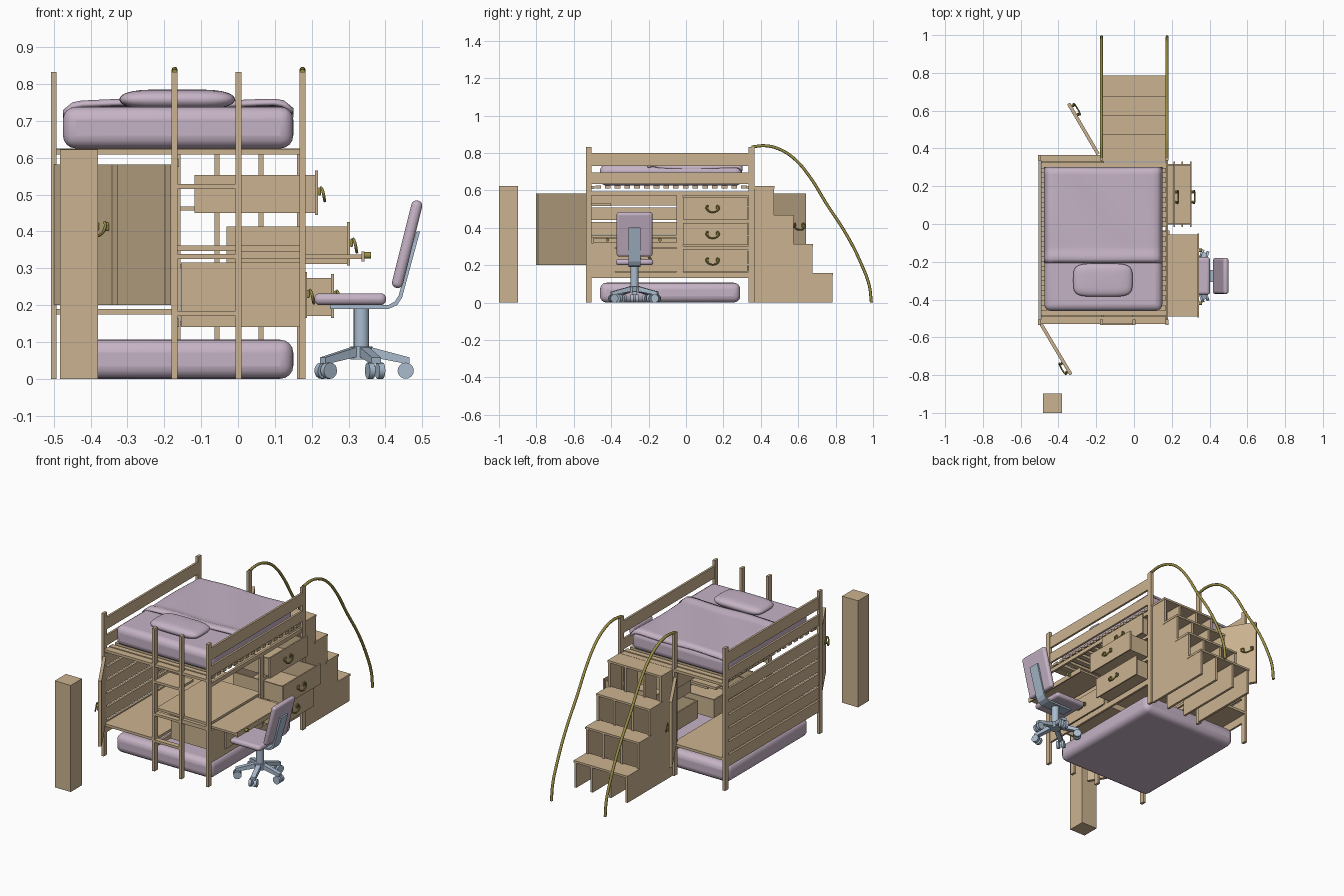
import bpy, bmesh
from math import sin, cos, pi, radians, atan2
from mathutils import Matrix, Vector

if "Cube" in bpy.data.objects:
    bpy.data.objects.remove(bpy.data.objects["Cube"])


def material(name, c):
    m = bpy.data.materials.new(name)
    m.diffuse_color = (*c, 1)
    m.use_nodes = True
    m.node_tree.nodes["Principled BSDF"].inputs["Base Color"].default_value = m.diffuse_color
    return m


WOOD = material("wood", (0.60, 0.45, 0.28))
CLOTH = material("cloth", (0.56, 0.45, 0.56))
STEEL = material("blue_steel", (0.40, 0.50, 0.62))
BRASS = material("brass", (0.32, 0.27, 0.06))


def boxes(name, specs, mat=WOOD, matrix=Matrix(), bevel=0, segs=4):
    """One object from boxes given as (x0, x1, y0, y1, z0, z1)."""
    bm = bmesh.new()
    for x0, x1, y0, y1, z0, z1 in specs:
        m = Matrix.Translation(((x0 + x1) / 2, (y0 + y1) / 2, (z0 + z1) / 2))
        bmesh.ops.create_cube(bm, size=1, matrix=m @ Matrix.Diagonal((x1 - x0, y1 - y0, z1 - z0, 1)))
    return finish(name, bm, mat, matrix, bevel, segs)


def finish(name, bm, mat, matrix=Matrix(), bevel=0, segs=4, smooth=False):
    bmesh.ops.recalc_face_normals(bm, faces=bm.faces)
    me = bpy.data.meshes.new(name)
    bm.to_mesh(me)
    bm.free()
    ob = bpy.data.objects.new(name, me)
    bpy.context.collection.objects.link(ob)
    me.materials.append(mat)
    ob.matrix_world = matrix
    if bevel:
        b = ob.modifiers.new("round", 'BEVEL')
        b.width, b.segments = bevel, segs
    if bevel or smooth:
        bpy.ops.object.select_all(action='DESELECT')
        ob.select_set(True)
        bpy.context.view_layer.objects.active = ob
        bpy.ops.object.shade_smooth_by_angle(angle=radians(40))
    return ob


def prism(name, pts, axis, a, b, mat):
    """Extrude a 2D profile along x (profile y,z) or y (profile x,z)."""
    bm = bmesh.new()
    put = (lambda p, t: (t, *p)) if axis == 'x' else (lambda p, t: (p[0], t, p[1]))
    f = bm.faces.new([bm.verts.new(put(p, a)) for p in pts])
    new = bmesh.ops.extrude_face_region(bm, geom=[f])['geom']
    vec = Vector((b - a, 0, 0)) if axis == 'x' else Vector((0, b - a, 0))
    bmesh.ops.translate(bm, vec=vec, verts=[v for v in new if isinstance(v, bmesh.types.BMVert)])
    return finish(name, bm, mat)


def cylinder(name, r, h, matrix, mat, n=20):
    bm = bmesh.new()
    bmesh.ops.create_cone(bm, cap_ends=True, segments=n, radius1=r, radius2=r, depth=h)
    return finish(name, bm, mat, matrix, smooth=True)


def tube(name, pts, r, mat):
    cu = bpy.data.curves.new(name, 'CURVE')
    cu.dimensions, cu.bevel_depth, cu.bevel_resolution, cu.use_fill_caps = '3D', r, 2, True
    sp = cu.splines.new('BEZIER')
    sp.bezier_points.add(len(pts) - 1)
    sp.resolution_u = 6
    for bp, p in zip(sp.bezier_points, pts):
        bp.co = p
        bp.handle_left_type = bp.handle_right_type = 'AUTO'
    cu.materials.append(mat)
    ob = bpy.data.objects.new(name, cu)
    bpy.context.collection.objects.link(ob)


def pull(name, m):
    """Bail pull facing local -y."""
    boxes(name + "_plate", [(s * .027 - .008, s * .027 + .008, -.008, 0, -.008, .014) for s in (-1, 1)],
          BRASS, m, .003, 2)
    arc = [(-.022, -.008, .014), (-.034, -.013, .004), (-.024, -.017, -.015),
           (.024, -.017, -.015), (.034, -.013, .004), (.022, -.008, .014)]
    tube(name + "_bail", [m @ Vector(p) for p in arc], .004, BRASS)


# posts
for i, (x, y) in enumerate([(-.5, -.52), (-.172, -.52), (.001, -.52), (.175, -.52),
                            (-.5, .35), (-.172, .35), (.175, .35)]):
    boxes(f"post_{i}", [(x - .008, x + .008, y - .015, y + .015, 0, .832)])

# guard rails and slatted left wall
for name, x in (("left", -.5), ("right", .175)):
    boxes(name + "_guard_rails", [(x - .006, x + .006, -.505, .335, z, z + h)
                                  for z, h in ((.73, .07), (.635, .06))])
boxes("left_wall_slats", [(-.506, -.494, -.505, .335, .13 + .078 * i, .196 + .078 * i) for i in range(6)])

# bed base
boxes("bed_slats", [(-.492, .172, -.485 + .052 * i, -.455 + .052 * i, .61, .625) for i in range(16)])
boxes("bed_end_beams", [(-.492, .168, -.53, -.49, .608, .623), (-.492, .168, .33, .365, .608, .623)])

# mattresses and bedding
boxes("lower_mattress", [(-.475, .15, -.46, .29, 0, .106)], CLOTH, bevel=.035)
boxes("upper_mattress", [(-.475, .15, -.46, .30, .625, .738)], CLOTH, bevel=.035)
bm = bmesh.new()
bmesh.ops.create_grid(bm, x_segments=24, y_segments=24, size=1)
for v in bm.verts:
    u, w = v.co.x, v.co.y
    edge = max(abs(u) - .9, 0) * .25 + max(w - .92, 0) * .2
    fold = .012 * max(0, 1 - abs(w + .88) / .14)
    v.co = (-.1625 + .313 * u, .048 + .254 * w, .748 + .003 * sin(5 * u + 3 * w) + fold - edge)
blanket = finish("blanket", bm, CLOTH, smooth=True)
sol = blanket.modifiers.new("thick", 'SOLIDIFY')
sol.thickness = .012
bm = bmesh.new()
bmesh.ops.create_uvsphere(bm, u_segments=32, v_segments=16, radius=1)
for v in bm.verts:
    sq = lambda t: (1 if t > 0 else -1) * abs(t) ** .45
    v.co = (-.165 + .157 * sq(v.co.x), -.297 + .088 * sq(v.co.y), .758 + .027 * v.co.z)
finish("pillow", bm, CLOTH, smooth=True)

# wardrobe floor and its two swung doors
boxes("wardrobe_floor", [(-.493, -.165, -.53, .365, .175, .19)])
for name, hx, hy, ex, ey in (("front", -.492, -.53, -.335, -.795), ("back", -.19, .37, -.345, .635)):
    m = Matrix.Translation((hx, hy, 0)) @ Matrix.Rotation(atan2(ey - hy, ex - hx), 4, 'Z')
    boxes(name + "_door", [(0, .31, -.009, .009, .2, .582)], matrix=m)
    pull(name + "_door_pull", m @ Matrix.Translation((.262, -.009, .41)))

# right face frame, desk, shelves and rungs
boxes("face_frame", [(.167, .18, -.505, .335, .572, .595), (.167, .18, -.505, .335, .13, .163),
                     (.167, .18, -.05, -.017, .163, .572), (.167, .18, -.505, -.05, .295, .318),
                     (.167, .18, -.017, .335, .425, .443), (.167, .18, -.017, .335, .285, .303),
                     (.167, .18, -.505, -.38, .163, .295)])
boxes("desk_top", [(-.17, .172, -.51, -.035, .347, .361)])
boxes("desk_tray", [(-.1, .335, -.49, -.055, .325, .337), (.335, .343, -.495, -.05, .318, .346)])
boxes("desk_back_rail", [(-.172, -.160, -.505, .335, .14, .163), (-.172, -.160, -.505, .335, .575, .595)])
boxes("under_desk_side", [(-.155, .167, -.395, -.385, .14, .315)])
boxes("front_rungs", [(-.164, -.007, -.535, -.505, z, z + .014) for z in (.17, .325, .515)]
      + [(-.007, .167, -.53, -.51, .325, .347)])
boxes("front_shelf", [(-.164, -.007, -.51, -.40, .515, .529)])
for y in (-.42, -.14):
    cylinder("tray_knob", .009, .02, Matrix.Translation((.351, y, .335)) @ Matrix.Rotation(pi / 2, 4, 'Y'), BRASS, 12)

# drawers, opened to different depths
for name, xf, y0, y1, z0, z1 in (("top", .217, -.015, .33, .445, .565), ("middle", .304, -.015, .33, .307, .425),
                                 ("bottom", .26, -.015, .33, .165, .285), ("left", .187, -.38, -.035, .165, .29)):
    xb, a, b, t = xf - .335, y0 + .012, y1 - .012, .008
    lo, hi, xe = z0 + .005, z1 - .012, xf - .008
    boxes(name + "_drawer", [(xe, xf, y0, y1, z0, z1), (xb, xe, a, a + t, lo, hi), (xb, xe, b - t, b, lo, hi),
                             (xb, xb + t, a + t, b - t, lo, hi), (xb + t, xe, a + t, b - t, lo, lo + t)])
    pull(name + "_drawer_pull", Matrix.Translation((xf, (y0 + y1) / 2 - .015, (z0 + z1) / 2))
         @ Matrix.Rotation(pi / 2, 4, 'Z'))

# stairs: stepped panels with local treads
steps = [(.47, .622), (.575, .468), (.675, .312), (.782, .157)]
profile, yp = [(.365, 0)], .365
for y, z in steps:
    profile += [(yp, z - .012), (y, z - .012)]
    yp = y
profile.append((yp, 0))
for i, x in enumerate((-.17, -.064, .055, .16)):
    prism(f"stair_panel_{i}", profile, 'x', x, x + .014, WOOD)
boxes("stair_treads", [(-.172, .176, a - (.012 if i else .03), b + .003, z - .012, z)
                       for i, (a, (b, z)) in enumerate(zip([.365, .47, .575, .675], steps))])

# curved handrails
rail = [(.35, .832), (.43, .838), (.51, .815), (.58, .768), (.66, .675), (.75, .53),
        (.86, .36), (.94, .2), (.98, .09), (.991, 0)]
for x in (-.172, .175):
    tube("handrail", [(x, y, z) for y, z in rail], .008, BRASS)

# free-standing pillar
boxes("pillar", [(-.483, -.38, -1, -.897, 0, .622)])

# swivel chair
CX, CY = .335, -.275
boxes("seat", [(.207, .402, CY - .1, CY + .1, .2, .232)], CLOTH, bevel=.015)
m = Matrix.Translation((.459, CY, .365)) @ Matrix.Rotation(radians(14), 4, 'Y')
boxes("backrest", [(-.015, .015, -.096, .096, -.122, .122)], CLOTH, m, bevel=.014)
prism("back_support", [(.25, .19), (.41, .19), (.432, .2), (.445, .22), (.494, .4), (.484, .4),
                       (.436, .226), (.426, .21), (.408, .2), (.25, .2)], 'y', CY - .032, CY + .032, STEEL)
cylinder("column", .021, .11, Matrix.Translation((CX, CY, .138)), STEEL)
cylinder("hub", .03, .035, Matrix.Translation((CX, CY, .07)), STEEL)
for i in range(5):
    m = Matrix.Translation((CX, CY, 0)) @ Matrix.Rotation(2 * pi * i / 5, 4, 'Z')
    leg = prism(f"chair_leg_{i}", [(.01, .062), (.115, .042), (.13, .042), (.13, .058), (.01, .09)],
                'y', -.013, .013, STEEL)
    leg.matrix_world = m
    for s in (-1, 1):
        cylinder(f"caster_{i}", .022, .016, m @ Matrix.Translation((.12, s * .014, .022))
                 @ Matrix.Rotation(pi / 2, 4, 'X'), STEEL, 16)
